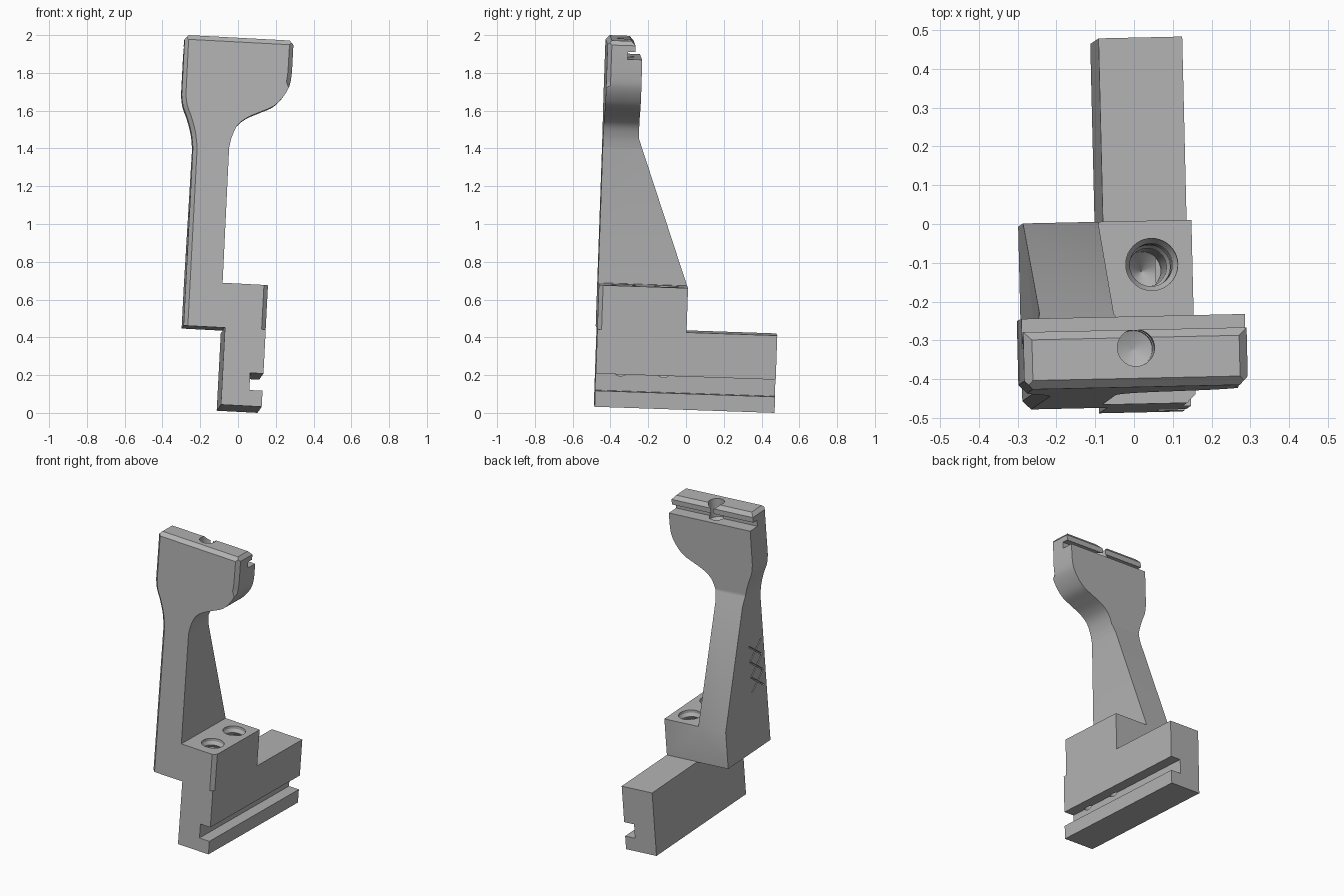
import bpy, bmesh, math
from mathutils import Matrix, Vector, Euler

if "Cube" in bpy.data.objects:
    bpy.data.objects.remove(bpy.data.objects["Cube"], do_unlink=True)

FRONT, BLOCK_BACK, RAIL_BACK = -0.487, -0.015, 0.466
SIDE = 0.113

grey = bpy.data.materials.new("matte grey")
grey.use_nodes = True
grey.diffuse_color = (0.45, 0.45, 0.45, 1)
grey.node_tree.nodes["Principled BSDF"].inputs["Base Color"].default_value = grey.diffuse_color


def new_object(name, bm):
    bmesh.ops.recalc_face_normals(bm, faces=bm.faces)
    mesh = bpy.data.meshes.new(name)
    bm.to_mesh(mesh)
    bm.free()
    obj = bpy.data.objects.new(name, mesh)
    bpy.context.collection.objects.link(obj)
    mesh.materials.append(grey)
    return obj


def extrude(points, offset):
    """Solid from a closed loop of points pushed along an offset."""
    bm = bmesh.new()
    face = bm.faces.new([bm.verts.new(p) for p in points])
    made = bmesh.ops.extrude_face_region(bm, geom=[face])["geom"]
    bmesh.ops.translate(bm, vec=offset, verts=[v for v in made if isinstance(v, bmesh.types.BMVert)])
    bmesh.ops.recalc_face_normals(bm, faces=bm.faces)
    return bm


def rounded(points, steps=5):
    """Smooth curve through the points."""
    pts = [Vector(p) for p in points]
    ends = [pts[0]] + pts + [pts[-1]]
    out = []
    for a, b, c, d in zip(ends, ends[1:], ends[2:], ends[3:]):
        for i in range(steps):
            t = i / steps
            out.append(tuple(b + (c - a) * t / 2 + (2 * a - 5 * b + 4 * c - d) * t * t / 2
                             + (3 * b - a - 3 * c + d) * t ** 3 / 2))
    return out + [tuple(pts[-1])]


def combine(target, tool, operation):
    mod = target.modifiers.new(operation, "BOOLEAN")
    mod.operation, mod.solver, mod.object = operation, "EXACT", tool
    bpy.context.view_layer.objects.active = target
    bpy.ops.object.modifier_apply(modifier=mod.name)
    bpy.data.objects.remove(tool, do_unlink=True)


def lathe(name, profile, x, y, segments=40):
    """Round cutter from (radius, height) pairs."""
    bm = bmesh.new()
    rings = []
    for r, z in profile:
        rings.append([bm.verts.new((x + r * math.cos(2 * math.pi * i / segments),
                                    y + r * math.sin(2 * math.pi * i / segments), z))
                      for i in range(segments)])
    for low, high in zip(rings, rings[1:]):
        for i in range(segments):
            j = (i + 1) % segments
            bm.faces.new((low[i], low[j], high[j], high[i]))
    bm.faces.new(rings[0])
    bm.faces.new(rings[-1])
    return new_object(name, bm)


# Foot block, column and flared head as seen from the front
right_flare = rounded([(-.131, 1.383), (-.119, 1.443), (-.092, 1.505), (-.044, 1.547),
                       (.024, 1.581), (.092, 1.615), (.14, 1.667), (.172, 1.73), (.181, 1.80)])
left_flare = rounded([(-.396, 1.65), (-.385, 1.59), (-.36, 1.53), (-.335, 1.452), (-.322, 1.373)])
outline = ([(-.322, .43), (SIDE, .43), (SIDE, .667), (-.128, .667)] + right_flare
           + [(.181, 1.945), (.16, 1.968), (-.375, 1.968), (-.396, 1.945)] + left_flare)
bm = extrude([(x, FRONT, z) for x, z in outline], (0, BLOCK_BACK - FRONT, 0))


def chamfered(edge):
    a, b = (v.co for v in edge.verts)
    m = (a + b) / 2
    if abs(a.y - FRONT) > .001 or abs(b.y - FRONT) > .001 or abs(a.z - b.z) < .001:
        return False
    return (m.x < -.3 and m.z < 1.94) or (m.x > .17 and m.z < 1.94) or (m.x > .11 and m.z < .7)


bmesh.ops.bevel(bm, geom=[e for e in bm.edges if chamfered(e)], offset=.022,
                segments=1, affect="EDGES", clamp_overlap=False)
bracket = new_object("bracket", bm)

# Side outline: sloped back, clip groove and chamfered top
side = [(FRONT - .0, .42), (BLOCK_BACK, .42), (BLOCK_BACK, .667), (-.298, 1.44), (-.302, 1.872),
        (-.379, 1.872), (-.379, 1.912), (-.339, 1.912), (-.339, 1.945), (-.36, 1.968),
        (-.465, 1.968), (FRONT, 1.945)]
combine(bracket, new_object("side_outline", extrude([(-.6, y, z) for y, z in side], (1.2, 0, 0))), "INTERSECT")

# Rail with its long side slot
rail = [(-.103, .022), (SIDE, .022), (SIDE, .107), (.043, .107), (.043, .198),
        (SIDE, .198), (SIDE, .432), (-.103, .432)]
combine(bracket, new_object("rail", extrude([(x, FRONT, z) for x, z in rail],
                                            (0, RAIL_BACK - FRONT, 0))), "UNION")

# Two threaded screw holes with conical bottoms
thread = [(.001, .15), (.049, .2), (.049, .46)]
for i in range(5):
    thread += [(.055, .47 + i * .04), (.067, .49 + i * .04)]
thread += [(.068, .72)]
for y in (-.128, -.355):
    combine(bracket, lathe("screw_hole", thread, .008, y), "DIFFERENCE")

# Round pocket through the head lip
combine(bracket, lathe("head_pocket", [(.001, 1.83), (.048, 1.85), (.048, 2.1)], -.107, -.386), "DIFFERENCE")

# Shallow crossed grip grooves on the column's outer face
for z in (.85, .95, 1.05):
    for turn in (-1, 1):
        bm = bmesh.new()
        bmesh.ops.create_cube(bm, size=1)
        place = (Matrix.Translation((-.322, -.375, z))
                 @ Matrix.Rotation(turn * math.radians(38), 4, "X")
                 @ Matrix.Diagonal((.02, .16, .008, 1)))
        bmesh.ops.transform(bm, matrix=place, verts=bm.verts)
        combine(bracket, new_object("grip_groove", bm), "DIFFERENCE")

# Slight tilt of the whole part
bracket.data.transform(Euler((-.034, .053, .022)).to_matrix().to_4x4())
bpy.ops.object.select_all(action="DESELECT")
bracket.select_set(True)
bpy.context.view_layer.objects.active = bracket
bpy.ops.object.shade_smooth_by_angle(angle=math.radians(25))
